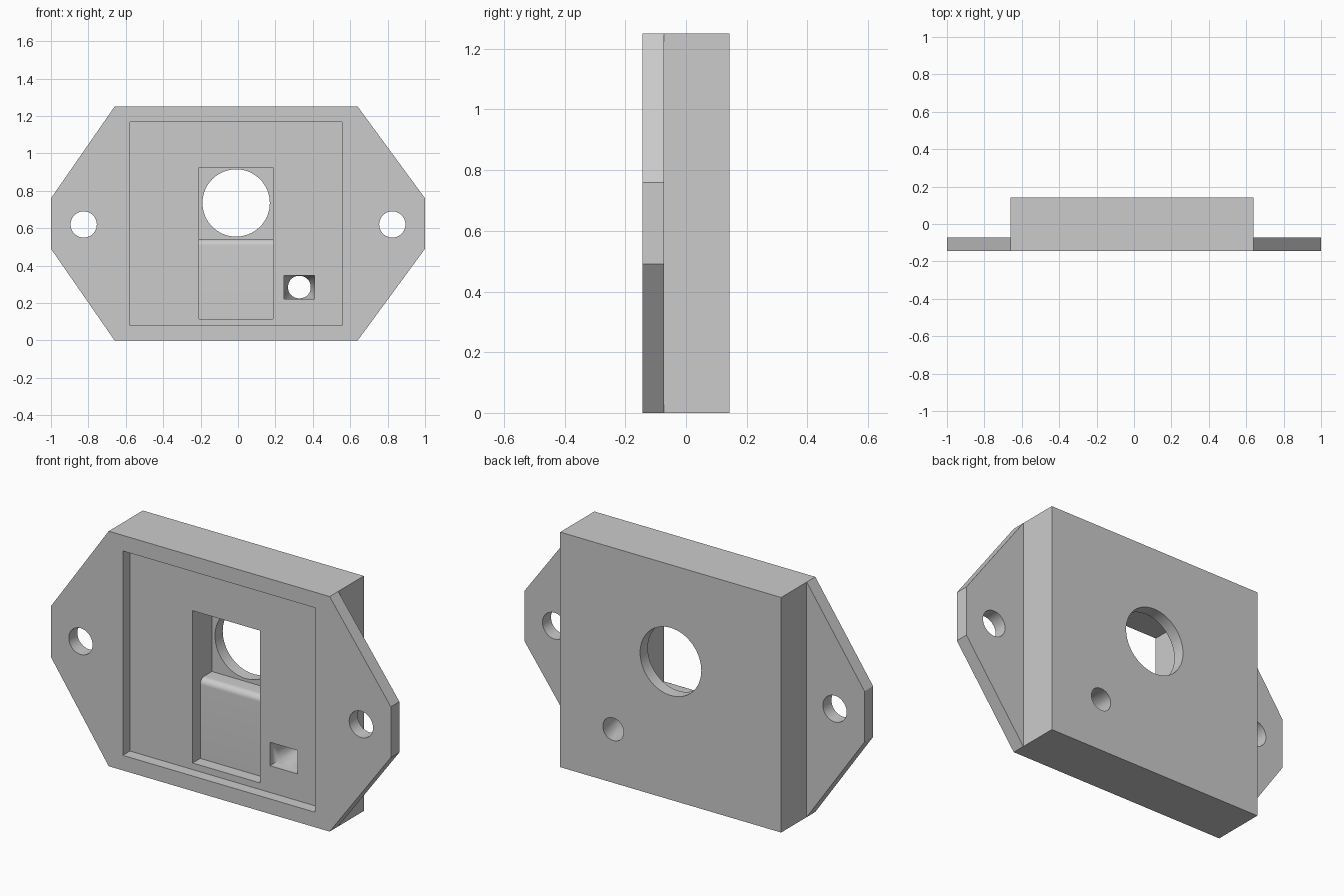
import bpy
import bmesh
from math import cos, sin, pi
from mathutils import Vector

if "Cube" in bpy.data.objects:
    bpy.data.objects.remove(bpy.data.objects["Cube"])

# Key depths, front to back
FRONT, PLATE_BACK, BACK = -0.144, -0.072, 0.143
RECESS, SHELF, POCKET = -0.084, -0.02, 0.078
LEFT, RIGHT, TOP = 0.64, -0.66, 1.25

grey = bpy.data.materials.new("plain grey")
grey.use_nodes = True
grey.diffuse_color = (0.6, 0.6, 0.6, 1)
grey.node_tree.nodes["Principled BSDF"].inputs["Base Color"].default_value = (0.6, 0.6, 0.6, 1)


def finish(bm, name):
    bmesh.ops.recalc_face_normals(bm, faces=bm.faces)
    mesh = bpy.data.meshes.new(name)
    bm.to_mesh(mesh)
    bm.free()
    mesh.materials.append(grey)
    obj = bpy.data.objects.new(name, mesh)
    bpy.context.collection.objects.link(obj)
    return obj


def extrude(bm, faces, offset):
    """Extrude faces and return the moved end faces."""
    geom = bmesh.ops.extrude_face_region(bm, geom=faces)["geom"]
    verts = [g for g in geom if isinstance(g, bmesh.types.BMVert)]
    bmesh.ops.translate(bm, verts=verts, vec=offset)
    return [g for g in geom if isinstance(g, bmesh.types.BMFace)]


def prism(name, points, offset):
    bm = bmesh.new()
    face = bm.faces.new([bm.verts.new(p) for p in points])
    extrude(bm, [face], offset)
    return finish(bm, name)


def ring(x, z, r, y, n=64):
    return [Vector((x + r * cos(2 * pi * i / n), y, z + r * sin(2 * pi * i / n))) for i in range(n)]


def rect(x0, x1, z0, z1, y):
    return [Vector(p) for p in ((x0, y, z0), (x1, y, z0), (x1, y, z1), (x0, y, z1))]


# Body: flange plate with pointed wings, its centre extruded into a deep block
bm = bmesh.new()
centre = [bm.verts.new(p) for p in rect(RIGHT, LEFT, 0, TOP, FRONT)]
tips = [bm.verts.new(p) for p in rect(-1, 1, 0.49, 0.76, FRONT)]
faces = [bm.faces.new(centre),
         bm.faces.new((centre[1], tips[1], tips[2], centre[2])),
         bm.faces.new((centre[3], tips[3], tips[0], centre[0]))]
ends = extrude(bm, faces, (0, PLATE_BACK - FRONT, 0))
middle = [f for f in ends if abs(f.calc_center_median().x) < 0.1]
extrude(bm, middle, (0, BACK - PLATE_BACK, 0))
body = finish(bm, "housing_body")

# Cutters: screw holes, shallow front recess and large round opening
cutters = [prism("screw_hole_cutter", ring(s * 0.825, 0.62, 0.07, -0.3), (0, 0.6, 0))
           for s in (1, -1)]
cutters.append(prism("recess_cutter", rect(-0.577, 0.555, 0.08, 1.167, -0.3), (0, RECESS + 0.3, 0)))

# Stepped pocket with a rounded shelf lip
radius, pocket_bottom, shelf_top, pocket_top = 0.032, 0.115, 0.54, 0.925
lip = [(SHELF + radius * (1 - cos(a)), shelf_top - radius * (1 - sin(a)))
       for a in (i * pi / 16 for i in range(9))]
profile = [(-0.11, pocket_bottom), (SHELF, pocket_bottom), *lip,
           (POCKET, shelf_top), (POCKET, pocket_top), (-0.11, pocket_top)]
cutters.append(prism("pocket_cutter", [(-0.208, y, z) for y, z in profile], (0.396, 0, 0)))
cutters.append(prism("round_opening_cutter", ring(-0.01, 0.735, 0.18, 0.03), (0, 0.3, 0)))

# Square hole that tapers to a round outlet
bm = bmesh.new()
points = rect(0.247, 0.41, 0.222, 0.347, -0.11) + rect(0.247, 0.41, 0.222, 0.347, SHELF)
for p in points + ring(0.328, 0.285, 0.06, BACK + 0.004, 48):
    bm.verts.new(p)
bmesh.ops.convex_hull(bm, input=bm.verts)
cutters.append(finish(bm, "tapered_hole_cutter"))

# Apply the cuts and remove the cutters
bpy.ops.object.select_all(action="DESELECT")
bpy.context.view_layer.objects.active = body
body.select_set(True)
for cutter in cutters:
    cutter.hide_render = True
    mod = body.modifiers.new(cutter.name, "BOOLEAN")
    mod.operation = "DIFFERENCE"
    mod.solver = "EXACT"
    mod.object = cutter
    bpy.ops.object.modifier_apply(modifier=mod.name)
    bpy.data.objects.remove(cutter)

bpy.ops.object.shade_smooth_by_angle(angle=pi / 6)
